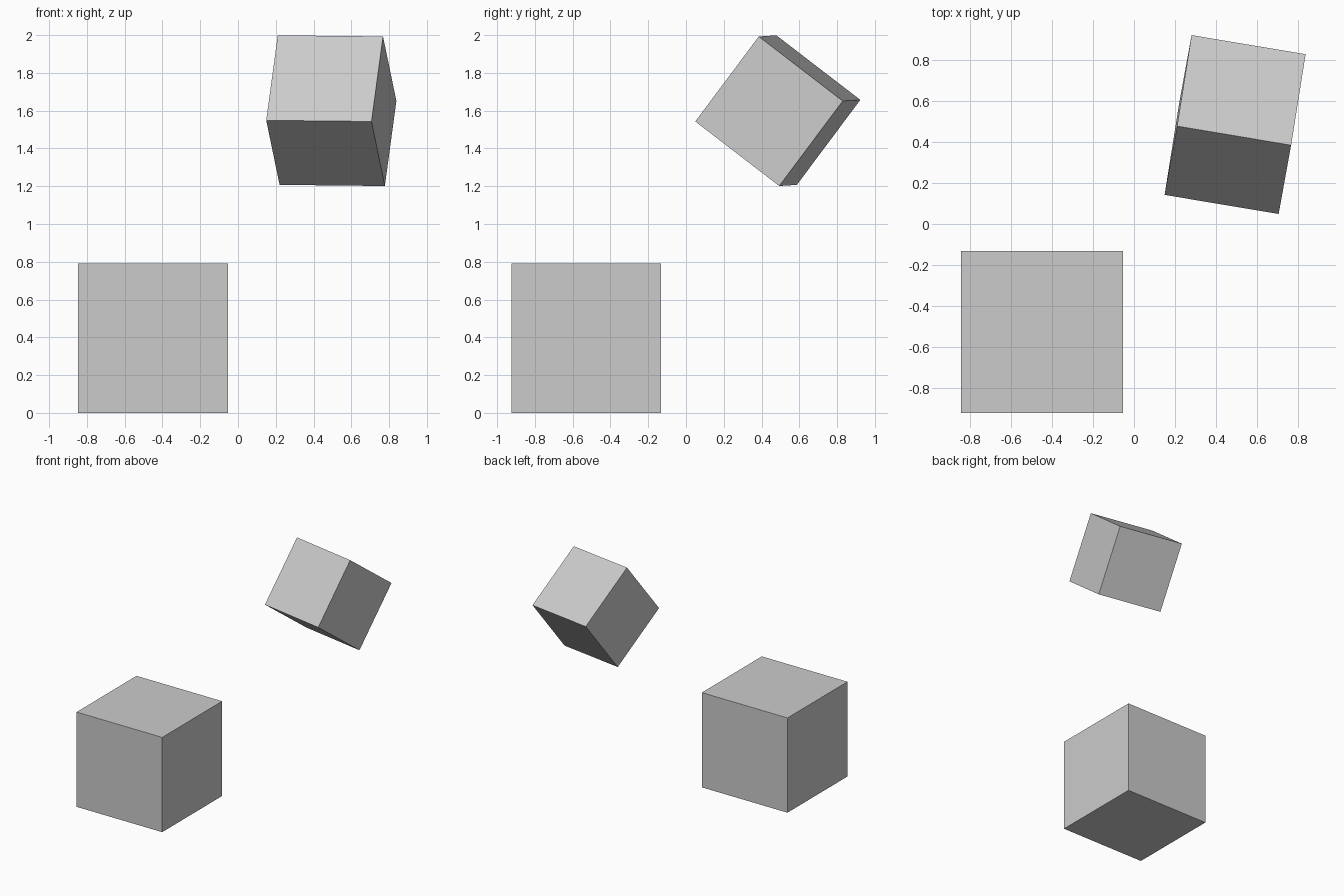
import bpy
from math import radians

if "Cube" in bpy.data.objects:
    bpy.data.objects.remove(bpy.data.objects["Cube"])


def cube(name, size, location, rotation=(0, 0, 0)):
    bpy.ops.mesh.primitive_cube_add(
        size=size, location=location, rotation=[radians(a) for a in rotation])
    bpy.context.object.name = name


# Large cube standing on the ground
cube("large_cube", 0.792, (-0.45, -0.528, 0.396))

# Smaller tilted cube floating above
cube("tilted_cube", 0.565, (0.494, 0.486, 1.6), (-37.2, 0.6, -9.5))
